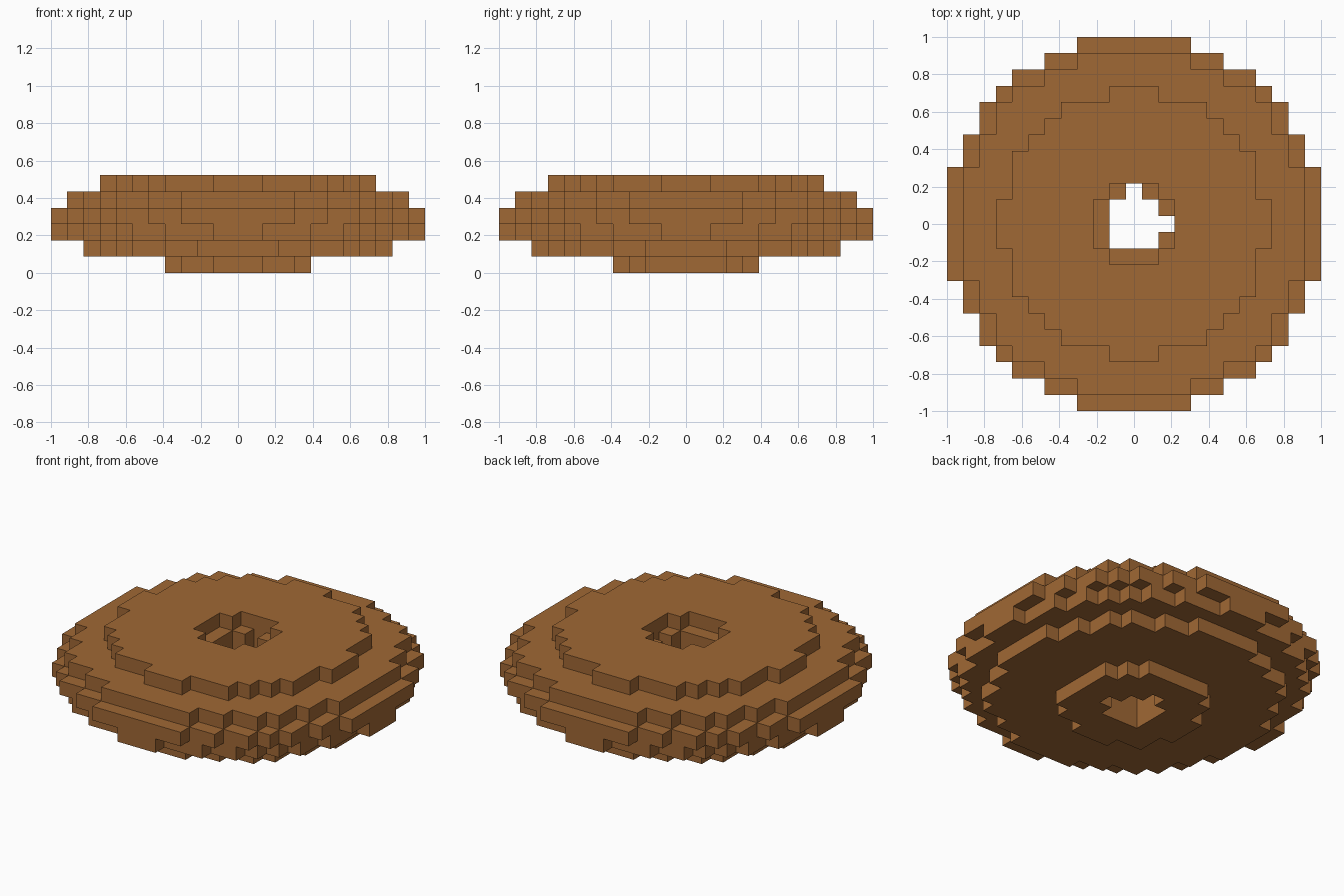
import bpy
import bmesh
from mathutils import Vector

cube = bpy.data.objects.get("Cube")
if cube:
    bpy.data.objects.remove(cube, do_unlink=True)

CELL = 2 / 23          # the widest layer is 23 blocks across
REACH = 11
SHIFT = 0.01           # tiny offset that settles blocks lying exactly on a circle

# Squared outer and hole radii of each layer in blocks, bottom to top
OUTER = [20, 86, 123, 131, 114, 66]
HOLE = [4, 4, 4, 4, 4, 6]


def filled(x, y, z):
    """True where a block of the ring exists."""
    if not 0 <= z < len(OUTER):
        return False
    d = (x - SHIFT) ** 2 + (y - SHIFT) ** 2
    return HOLE[z] < d <= OUTER[z]


def make_material(name, color):
    mat = bpy.data.materials.new(name)
    mat.use_nodes = True
    mat.diffuse_color = color
    mat.node_tree.nodes["Principled BSDF"].inputs["Base Color"].default_value = color
    return mat


def add_outer_faces(bm, corners, cell):
    """Add the sides of one block that no neighbour covers."""
    for axis in range(3):
        for sign in (-1, 1):
            step = Vector((0, 0, 0))
            step[axis] = sign
            neighbour = [int(c) for c in cell + step]
            if filled(*neighbour):
                continue
            u, v = Vector((0, 0, 0)), Vector((0, 0, 0))
            u[(axis + 1) % 3] = 1
            v[(axis + 2) % 3] = sign
            quad = []
            for a, b in ((-1, -1), (1, -1), (1, 1), (-1, 1)):
                p = cell + (step + a * u + b * v) / 2
                key = tuple(round(c * 2) for c in p)
                if key not in corners:
                    corners[key] = bm.verts.new((p + Vector((0, 0, 0.5))) * CELL)
                quad.append(corners[key])
            bm.faces.new(quad)


# Stepped round body with a hole through the middle
bm = bmesh.new()
corners = {}
for z in range(len(OUTER)):
    for x in range(-REACH, REACH + 1):
        for y in range(-REACH, REACH + 1):
            if filled(x, y, z):
                add_outer_faces(bm, corners, Vector((x, y, z)))

mesh = bpy.data.meshes.new("stepped_ring")
bm.to_mesh(mesh)
bm.free()
mesh.materials.append(make_material("warm brown", (0.352, 0.138, 0.035, 1)))
ring = bpy.data.objects.new("stepped_ring", mesh)
bpy.context.collection.objects.link(ring)
